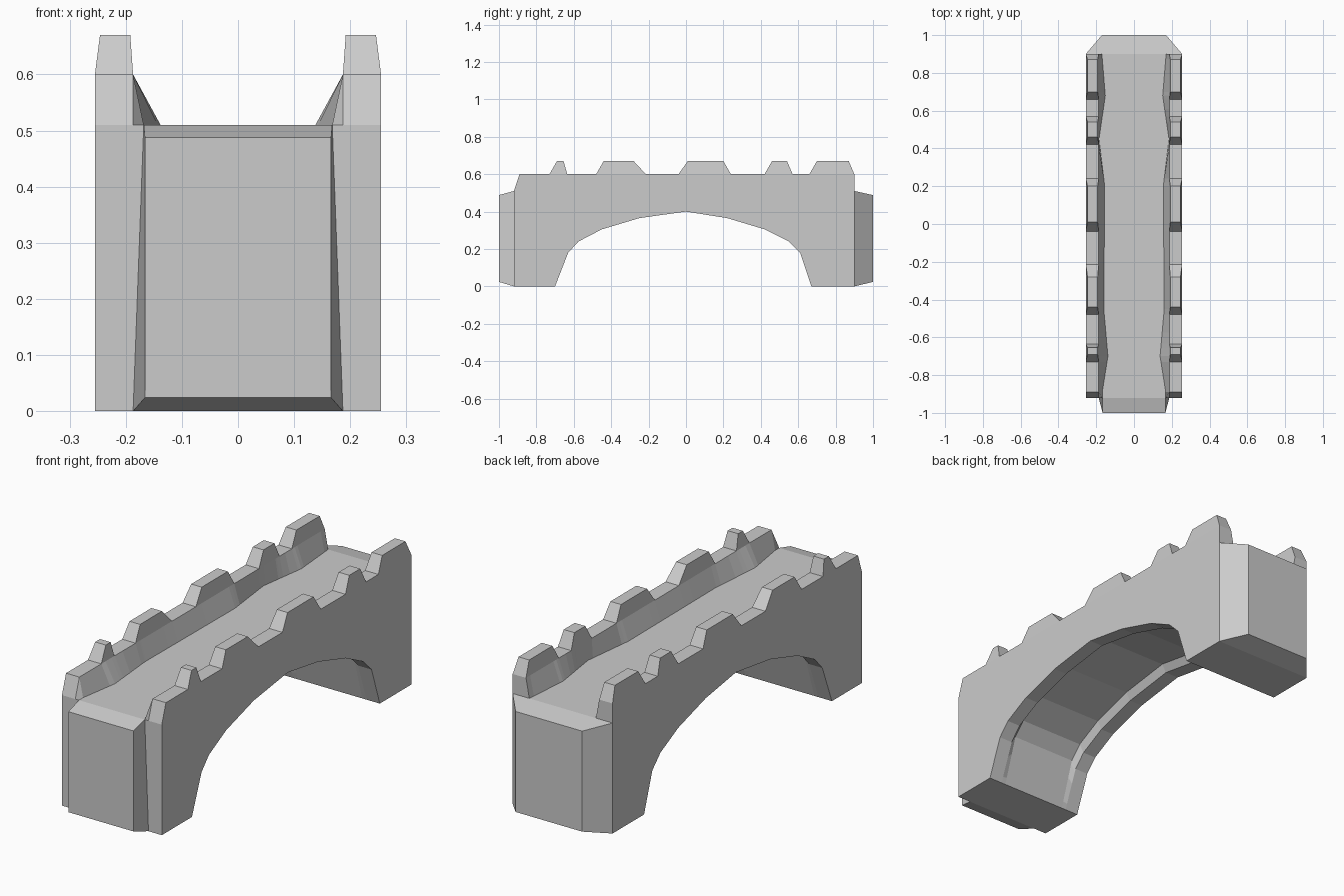
import bpy, bmesh
from mathutils import Matrix

if "Cube" in bpy.data.objects:
    bpy.data.objects.remove(bpy.data.objects["Cube"])

# Half cross-sections are lofted along y, then mirrored across x.
DECK, RAIL, HALF = 0.51, 0.60, 0.255

# Parapet top edge: (y, z)
PARAPET = [(-0.92, 0.51), (-0.89, 0.6)]
for a, b, c, d in [(-0.73, -0.69, -0.655, -0.635), (-0.48, -0.44, -0.28, -0.215),
                   (-0.04, 0.01, 0.2, 0.24), (0.42, 0.46, 0.54, 0.57),
                   (0.66, 0.70, 0.87, 0.90)]:
    PARAPET += [(a, 0.6), (b, 0.67), (c, 0.67), (d, 0.6)]

# Arch underside: (y, z)
ARCH = [(-0.92, 0), (-0.70, 0), (-0.63, 0.18), (-0.575, 0.24), (-0.45, 0.305),
        (-0.25, 0.365), (0, 0.40), (0.22, 0.365), (0.42, 0.305), (0.55, 0.24),
        (0.61, 0.18), (0.67, 0), (0.90, 0)]

# Uneven foot of the parapet on the deck: (y, x)
FOOT = [(-0.92, 0.168), (-0.89, 0.168), (-0.70, 0.138), (-0.45, 0.16), (0.2, 0.155),
        (0.45, 0.185), (0.68, 0.152), (0.90, 0.17)]


def sample(curve, y):
    for (y0, v0), (y1, v1) in zip(curve, curve[1:]):
        if y <= y1:
            return v0 + (v1 - v0) * (y - y0) / (y1 - y0)
    return curve[-1][1]


def section(y):
    top, low, foot = (sample(c, y) for c in (PARAPET, ARCH, FOOT))
    recess = low + 0.035 * min(1, low / 0.18)
    rail = min(RAIL, top)
    t = max(0, (top - RAIL) / 0.07)
    return [(0, DECK), (foot, DECK), (0.187, rail), (0.187 + 0.005 * t, top),
            (HALF - 0.009 * t, top), (HALF, rail), (HALF, DECK), (HALF, low),
            (0.187, low), (0.165, recess), (0, recess)]


bm = bmesh.new()


def ring(y, points):
    return [bm.verts.new((x, y, z)) for x, z in points]


def tip(y, x):
    return ring(y, [(0, 0.488), (x, 0.488), (x, 0.024), (0, 0.024)])


# Bridge body
ys = sorted({p[0] for p in PARAPET + ARCH + FOOT})
rings = [ring(y, section(y)) for y in ys]
for a, b in zip(rings, rings[1:]):
    for i in range(10):
        bm.faces.new((a[i], a[i + 1], b[i + 1], b[i]))

# Front end: narrow block projecting between the parapet walls
f, n = rings[0], tip(-1, 0.166)
for loop in (f[1:9], (f[0], f[1], n[1], n[0]), (f[1], f[8], n[2], n[1]),
             (f[8], f[9], f[10], n[3], n[2]), n):
    bm.faces.new(loop)

# Back end: full-width block with chamfered corners
f, n = rings[-1], tip(1, 0.17)
for loop in (f[1:7], (f[0], f[1], f[6], n[1], n[0]), (f[6], f[7], n[2], n[1]),
             (f[7], f[8], f[9], f[10], n[3], n[2]), n):
    bm.faces.new(loop)

# Mirror and clean up
bmesh.ops.mirror(bm, geom=bm.verts[:] + bm.edges[:] + bm.faces[:],
                 matrix=Matrix.Identity(4), merge_dist=0.0001, axis='X')
bmesh.ops.remove_doubles(bm, verts=bm.verts[:], dist=0.0002)
bmesh.ops.dissolve_degenerate(bm, edges=bm.edges[:], dist=0.0002)
bmesh.ops.recalc_face_normals(bm, faces=bm.faces[:])

mesh = bpy.data.meshes.new("stone_bridge")
bm.to_mesh(mesh)
bm.free()
bpy.context.collection.objects.link(bpy.data.objects.new("stone_bridge", mesh))
